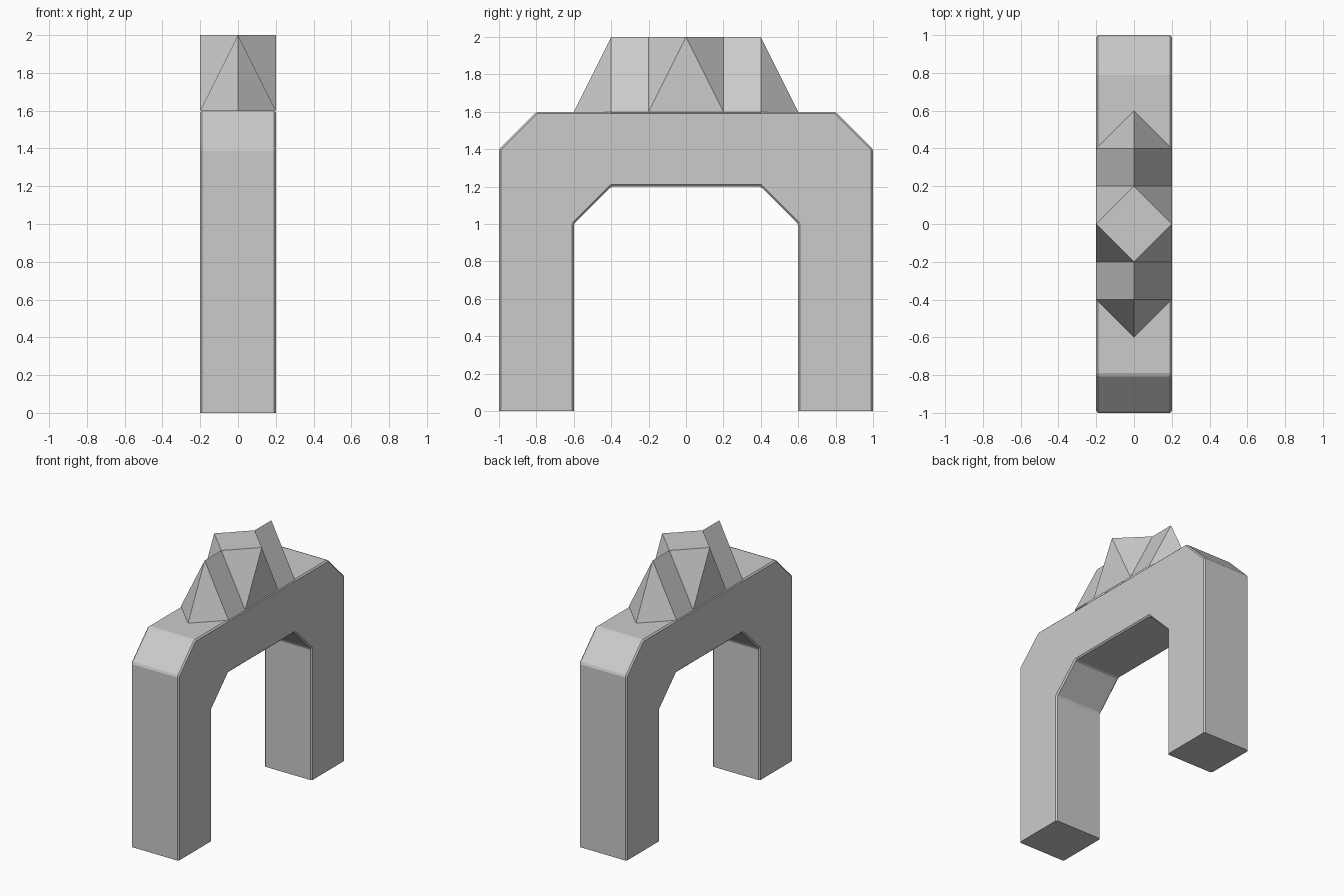
import bpy, bmesh

if "Cube" in bpy.data.objects:
    bpy.data.objects.remove(bpy.data.objects["Cube"])

W = 0.2          # half thickness
DECK, TOP = 1.6, 2.0


def finish(bm, name):
    bmesh.ops.recalc_face_normals(bm, faces=bm.faces)
    mesh = bpy.data.meshes.new(name)
    bm.to_mesh(mesh)
    bm.free()
    obj = bpy.data.objects.new(name, mesh)
    bpy.context.collection.objects.link(obj)
    return obj


# Arch: chamfered profile in the y-z plane, given thickness along x
half = [(0.4, 1.2), (0.6, 1.0), (0.6, 0), (1, 0), (1, 1.4), (0.8, DECK), (0.4, DECK)]
profile = half + [(-y, z) for y, z in reversed(half)]
bm = bmesh.new()
left = [bm.verts.new((-W, y, z)) for y, z in profile]
right = [bm.verts.new((W, y, z)) for y, z in profile]
bm.faces.new(left)
bm.faces.new(right[::-1])
n = len(profile)
for i in range(n):
    j = (i + 1) % n
    bm.faces.new((left[i], right[i], right[j], left[j]))
bmesh.ops.recalc_face_normals(bm, faces=bm.faces)


# Fine edge bevel, leaving the feet and the part under the crown sharp
def bevelled(e):
    a, b = (v.co for v in e.verts)
    on_ground = a.z < 0.01 and b.z < 0.01
    under_crown = all(p.z > 1.59 and abs(p.y) < 0.41 for p in (a, b))
    return not (on_ground or under_crown)


bmesh.ops.bevel(bm, geom=[e for e in bm.edges if bevelled(e)], offset=0.01,
                offset_type='OFFSET', segments=1, profile=0.5,
                affect='EDGES', clamp_overlap=True)
finish(bm, "arch")


# Crown pieces: convex solids, open where they touch the deck or each other
def hull(name, points):
    bm = bmesh.new()
    for p in points:
        bm.verts.new(p)
    bmesh.ops.convex_hull(bm, input=bm.verts[:])
    bmesh.ops.recalc_face_normals(bm, faces=bm.faces)
    bmesh.ops.dissolve_limit(bm, angle_limit=0.01, verts=bm.verts[:], edges=bm.edges[:])
    bm.normal_update()
    hidden = [f for f in bm.faces if f.normal.z < -0.9 or abs(f.normal.y) > 0.99]
    bmesh.ops.delete(bm, geom=hidden, context='FACES')
    mesh_obj = finish(bm, name)
    return mesh_obj


# Centre block: square base turning into a diamond top
hull("crown_centre",
     [(sx * W, sy * W, DECK) for sx in (-1, 1) for sy in (-1, 1)]
     + [(W, 0, TOP), (-W, 0, TOP), (0, W, TOP), (0, -W, TOP)])

# Ridged wings with pointed ends, front and back
for s, name in ((-1, "crown_front_wing"), (1, "crown_back_wing")):
    hull(name,
         [(sx * W, s * y, DECK) for sx in (-1, 1) for y in (0.2, 0.4)]
         + [(0, s * 0.6, DECK), (0, s * 0.2, TOP), (0, s * 0.4, TOP)])
